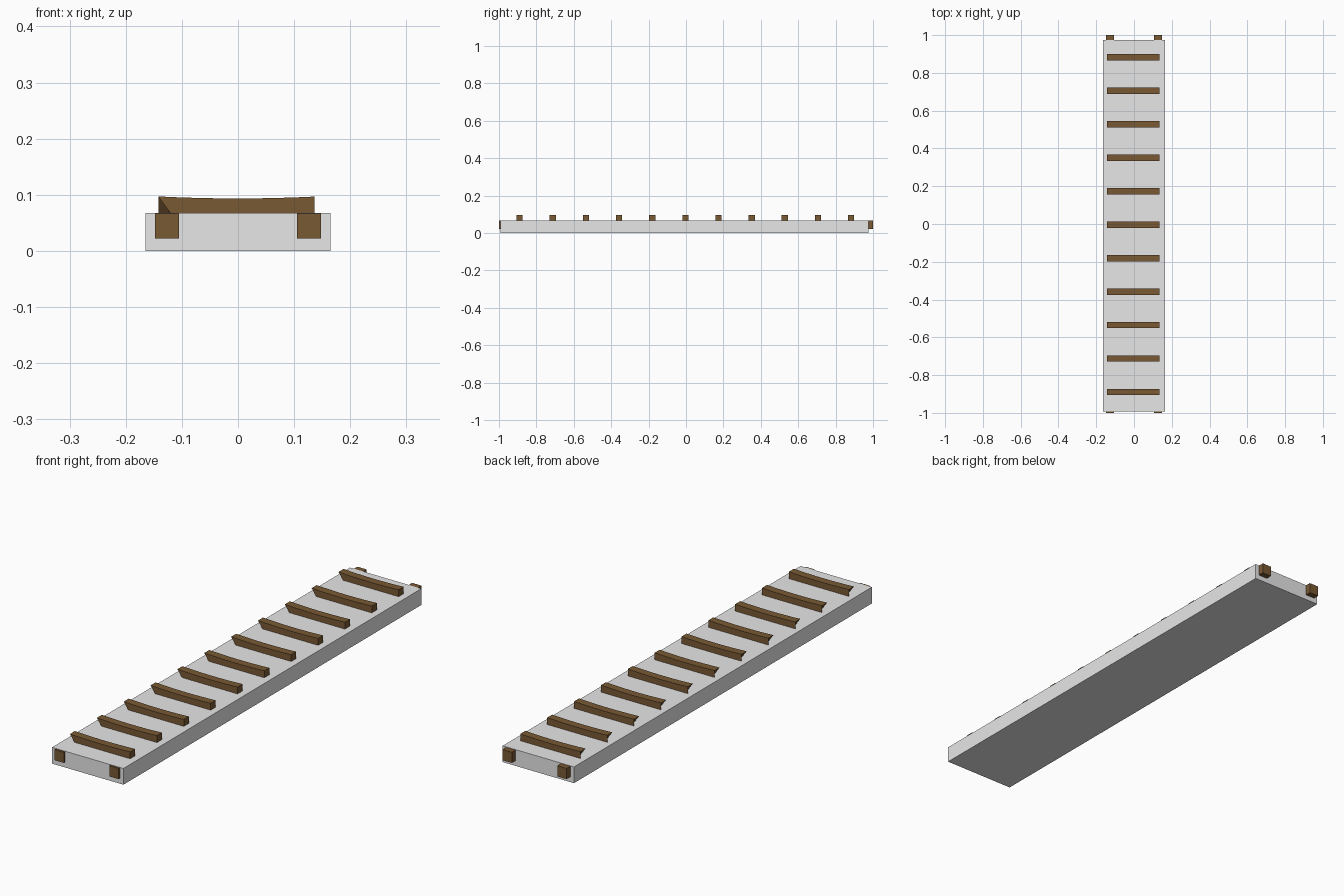
import bpy, bmesh

if "Cube" in bpy.data.objects:
    bpy.data.objects.remove(bpy.data.objects["Cube"])


def make_material(name, rgb):
    m = bpy.data.materials.new(name)
    m.diffuse_color = (*rgb, 1)
    m.use_nodes = True
    m.node_tree.nodes["Principled BSDF"].inputs["Base Color"].default_value = m.diffuse_color
    return m


GREY = make_material("light grey", (0.8, 0.8, 0.8))
BROWN = make_material("dark wood brown", (0.19, 0.10, 0.034))


def add_object(name, bm, mat):
    bmesh.ops.recalc_face_normals(bm, faces=bm.faces[:])
    me = bpy.data.meshes.new(name)
    bm.to_mesh(me)
    bm.free()
    me.materials.append(mat)
    ob = bpy.data.objects.new(name, me)
    bpy.context.collection.objects.link(ob)
    return ob


def box(name, lo, hi, mat):
    bm = bmesh.new()
    bmesh.ops.create_cube(bm, size=1)
    for v in bm.verts:
        v.co = [lo[i] if v.co[i] < 0 else hi[i] for i in range(3)]
    return add_object(name, bm, mat)


def rung(name, y):
    """Sagging bar with a skewed cut at its left end."""
    bm = bmesh.new()
    x0, x1, half, n = -0.142, 0.136, 0.0165, 8
    bottom = 0.064
    rings = []
    for i in range(n + 1):
        x = x0 + (x1 - x0) * i / n
        top = 0.0935 + 0.0035 * (x / 0.139) ** 2
        cut = 0.024 if i == 0 else 0     # lower front corner is set back
        rings.append([bm.verts.new(p) for p in (
            (x + cut, y - half, bottom), (x, y + half, bottom),
            (x, y + half, top), (x, y - half, top))])
    for a, b in zip(rings, rings[1:]):
        for k in range(4):
            bm.faces.new((a[k], a[(k + 1) % 4], b[(k + 1) % 4], b[k]))
    bm.faces.new(rings[0])
    bm.faces.new(rings[-1])
    return add_object(name, bm, BROWN)


# Slab that the ladder is sunk into
box("slab", (-0.165, -0.992, 0), (0.165, 0.975, 0.068), GREY)

# Two long rails, showing only at the slab ends
for side, x in (("left", -0.1265), ("right", 0.1265)):
    box(side + "_rail", (x - 0.0215, -1, 0.022), (x + 0.0215, 1, 0.0665), BROWN)

# Eleven cross rungs
for i in range(11):
    rung(f"rung_{i + 1}", -0.89 + 0.1773 * i)
